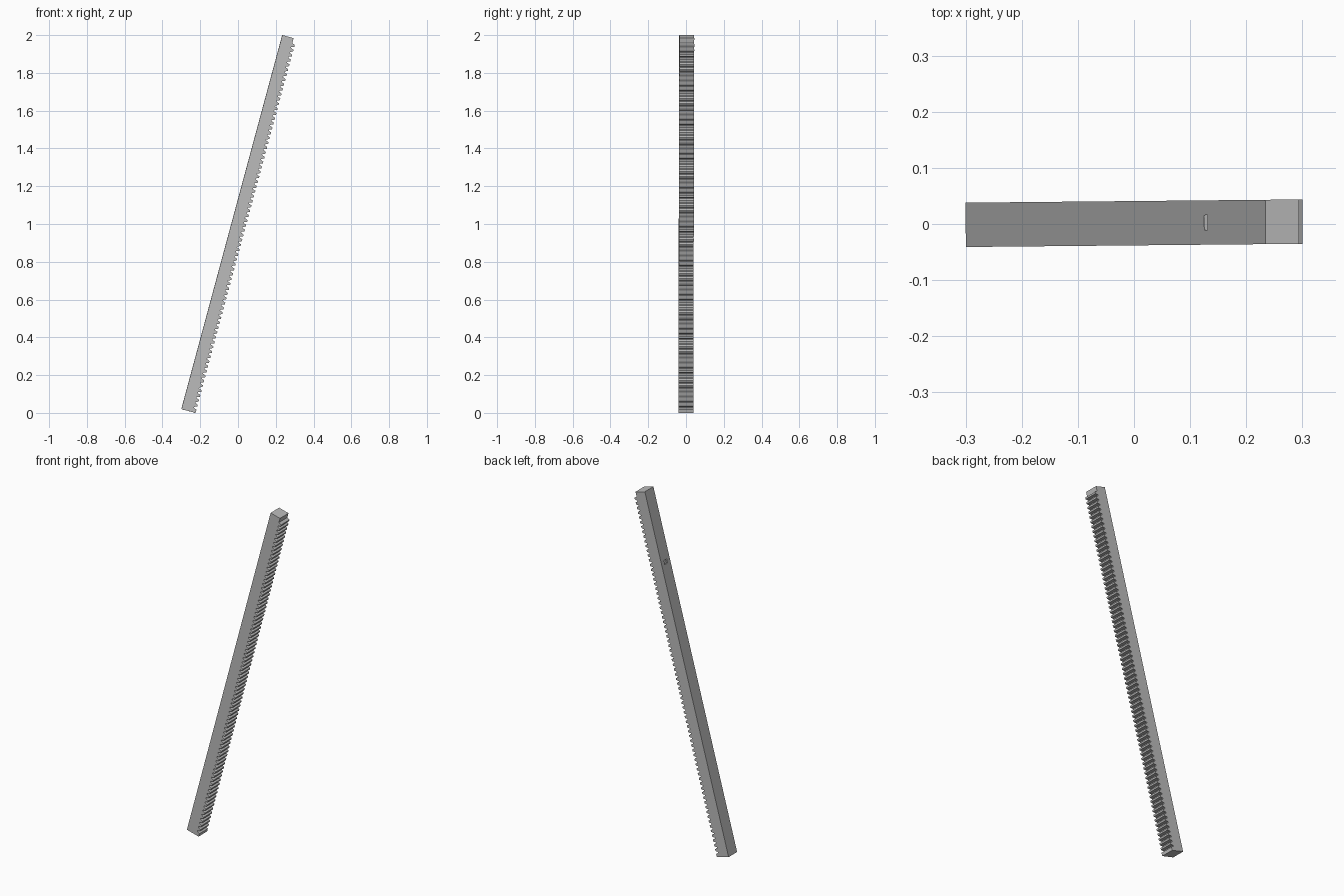
import bpy
import bmesh
from math import radians
from mathutils import Matrix, Vector

old = bpy.data.objects.get("Cube")
if old:
    bpy.data.objects.remove(old, do_unlink=True)

LENGTH, BACK, TOOTH, WIDTH = 2.051, 0.062, 0.0155, 0.079
COUNT, END_GAP = 76, 0.025
PITCH = (LENGTH - END_GAP) / COUNT

steel = bpy.data.materials.new("steel grey")
steel.use_nodes = True
GREY = (0.5, 0.5, 0.5, 1)
steel.diffuse_color = GREY
steel.node_tree.nodes["Principled BSDF"].inputs["Base Color"].default_value = GREY

# Lean of the bar: tilted towards +x, with a slight twist about the vertical
lean = (Matrix.Translation((-0.3, -0.0015, 0.02))
        @ Matrix.Rotation(radians(0.55), 4, 'Z')
        @ Matrix.Rotation(radians(15.1), 4, 'Y'))


def prism(name, profile, width):
    """Extrude an (across, along) profile sideways into a solid."""
    bm = bmesh.new()
    face = bm.faces.new([bm.verts.new((x, -width / 2, z)) for x, z in profile])
    grown = bmesh.ops.extrude_face_region(bm, geom=[face])
    moved = [v for v in grown["geom"] if isinstance(v, bmesh.types.BMVert)]
    bmesh.ops.translate(bm, verts=moved, vec=Vector((0, width, 0)))
    bmesh.ops.recalc_face_normals(bm, faces=bm.faces)
    mesh = bpy.data.meshes.new(name)
    bm.to_mesh(mesh)
    bm.free()
    mesh.materials.append(steel)
    obj = bpy.data.objects.new(name, mesh)
    obj.matrix_world = lean
    bpy.context.collection.objects.link(obj)
    return obj


# Toothed bar: plain back edge, one trapezoid tooth per pitch
profile = [(0, LENGTH), (0, 0)]
for i in range(COUNT):
    start = i * PITCH
    if i == 0:
        profile.append((BACK + TOOTH, 0))
    else:
        profile += [(BACK, start + 0.1 * PITCH), (BACK + TOOTH, start + 0.32 * PITCH)]
    profile += [(BACK + TOOTH, start + 0.68 * PITCH), (BACK, start + 0.9 * PITCH)]
profile.append((BACK, LENGTH))
rack = prism("toothed_bar", profile, WIDTH)

# Small shallow slot in the back edge
low, high, depth = 1.632, 1.655, 0.008
cutter = prism("slot_cutter", [(-depth, low), (depth, low), (depth, high), (-depth, high)], 0.026)
cutter.hide_render = True
cutter.hide_viewport = True
cutter.display_type = 'WIRE'
slot = rack.modifiers.new("slot", 'BOOLEAN')
slot.operation = 'DIFFERENCE'
slot.solver = 'EXACT'
slot.object = cutter
